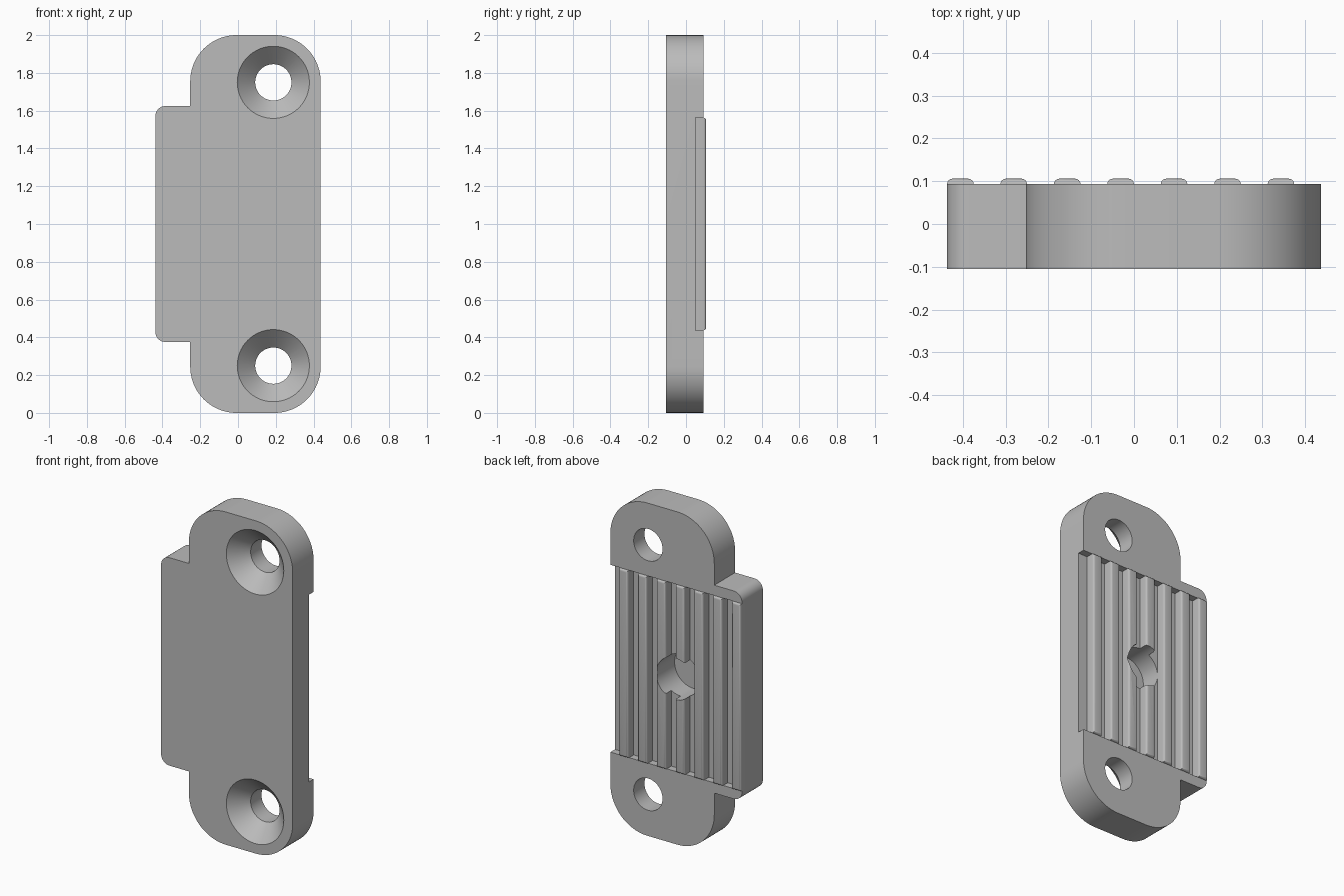
import bpy, bmesh
from math import sin, cos, pi, tau
from mathutils import Vector

if "Cube" in bpy.data.objects:
    bpy.data.objects.remove(bpy.data.objects["Cube"])

FRONT, BACK, FLOOR, CREST = -0.105, 0.093, 0.05, 0.106
LEFT, STEP, RIGHT = -0.4375, -0.253, 0.4375
LOW, HIGH = 0.437, 1.563            # ends of the ribbed recess
SCREW_X, SCREW_Z = 0.187, (0.25, 1.75)

grey = bpy.data.materials.new("grey plastic")
grey.use_nodes = True
colour = (0.5, 0.5, 0.5, 1)
grey.diffuse_color = colour
grey.node_tree.nodes["Principled BSDF"].inputs["Base Color"].default_value = colour


def to_object(bm, name):
    bmesh.ops.recalc_face_normals(bm, faces=bm.faces)
    mesh = bpy.data.meshes.new(name)
    bm.to_mesh(mesh)
    bm.free()
    mesh.materials.append(grey)
    obj = bpy.data.objects.new(name, mesh)
    bpy.context.collection.objects.link(obj)
    return obj


def rounded(corners, steps=20):
    """Round each (x, z, radius) corner of a right-angled outline."""
    points = []
    for i, (x, z, r) in enumerate(corners):
        p = Vector((x, z))
        if r == 0:
            points.append(p)
            continue
        before = (Vector(corners[i - 1][:2]) - p).normalized()
        after = (Vector(corners[(i + 1) % len(corners)][:2]) - p).normalized()
        centre = p + (before + after) * r
        for k in range(steps + 1):
            a = k / steps * pi / 2
            points.append(centre - after * r * cos(a) - before * r * sin(a))
    return points


def prism(name, outline, y0, y1):
    bm = bmesh.new()
    face = bm.faces.new([bm.verts.new((x, y0, z)) for x, z in outline])
    side = bmesh.ops.extrude_face_region(bm, geom=[face])["geom"]
    verts = [v for v in side if isinstance(v, bmesh.types.BMVert)]
    bmesh.ops.translate(bm, verts=verts, vec=(0, y1 - y0, 0))
    return to_object(bm, name)


def turned(name, profile, x, z, sides=64):
    """Solid turned around the y direction from (radius, y) points."""
    bm = bmesh.new()
    rings = [[bm.verts.new((x + r * cos(tau * i / sides), y, z + r * sin(tau * i / sides)))
              for i in range(sides)] for r, y in profile]
    for a, b in zip(rings, rings[1:]):
        for i in range(sides):
            j = (i + 1) % sides
            bm.faces.new((a[i], a[j], b[j], b[i]))
    bm.faces.new(rings[0])
    bm.faces.new(rings[-1])
    return to_object(bm, name)


def cut(target, cutter):
    mod = target.modifiers.new("cut", "BOOLEAN")
    mod.operation, mod.solver, mod.object = "DIFFERENCE", "EXACT", cutter
    bpy.context.view_layer.objects.active = target
    bpy.ops.object.modifier_apply(modifier=mod.name)


# Plate with large rounded ends and a side flange
R, F = 0.245, 0.055
plate = prism("mounting_plate", rounded([
    (STEP, 0, R), (RIGHT, 0, R), (RIGHT, 2, R), (STEP, 2, R),
    (STEP, 1.625, 0), (LEFT, 1.625, F), (LEFT, 0.375, F), (STEP, 0.375, 0)]), FRONT, BACK)

# Recess across the back
recess = prism("recess_cutter", [(-1, LOW), (1, LOW), (1, HIGH), (-1, HIGH)], FLOOR, 0.3)
cutters = [recess]

# Countersunk screw holes
for z in SCREW_Z:
    cutters.append(turned("screw_hole_cutter", [
        (0.211, FRONT - 0.02), (0.191, FRONT), (0.096, FRONT + 0.095), (0.096, 0.3)], SCREW_X, z))

# Blind hole in the middle of the back
pocket = turned("pocket_cutter", [(0.125, -0.07), (0.125, 0.3)], 0, 1)
cutters.append(pocket)
for cutter in cutters:
    cut(plate, cutter)

# Seven ribs with softened crests
bm = bmesh.new()
width, pitch = 0.0625, 0.125
for i in range(7):
    made = bmesh.ops.create_cube(bm, size=1)["verts"]
    bmesh.ops.scale(bm, verts=made, vec=(width, CREST - FLOOR, HIGH - LOW))
    bmesh.ops.translate(bm, verts=made, vec=(
        LEFT + width / 2 + i * pitch, (CREST + FLOOR) / 2, 1))
crests = [e for e in bm.edges if all(v.co.y > CREST - 0.001 for v in e.verts)]
bmesh.ops.bevel(bm, geom=crests, offset=0.013, segments=4, profile=0.5, affect="EDGES")
ribs = to_object(bm, "grip_ribs")
cut(ribs, pocket)

for cutter in cutters:
    bpy.data.objects.remove(cutter)

# Smooth curved walls, keep edges sharp
bpy.ops.object.select_all(action="DESELECT")
for obj in (plate, ribs):
    obj.select_set(True)
bpy.context.view_layer.objects.active = plate
bpy.ops.object.shade_smooth_by_angle(angle=pi / 6)
